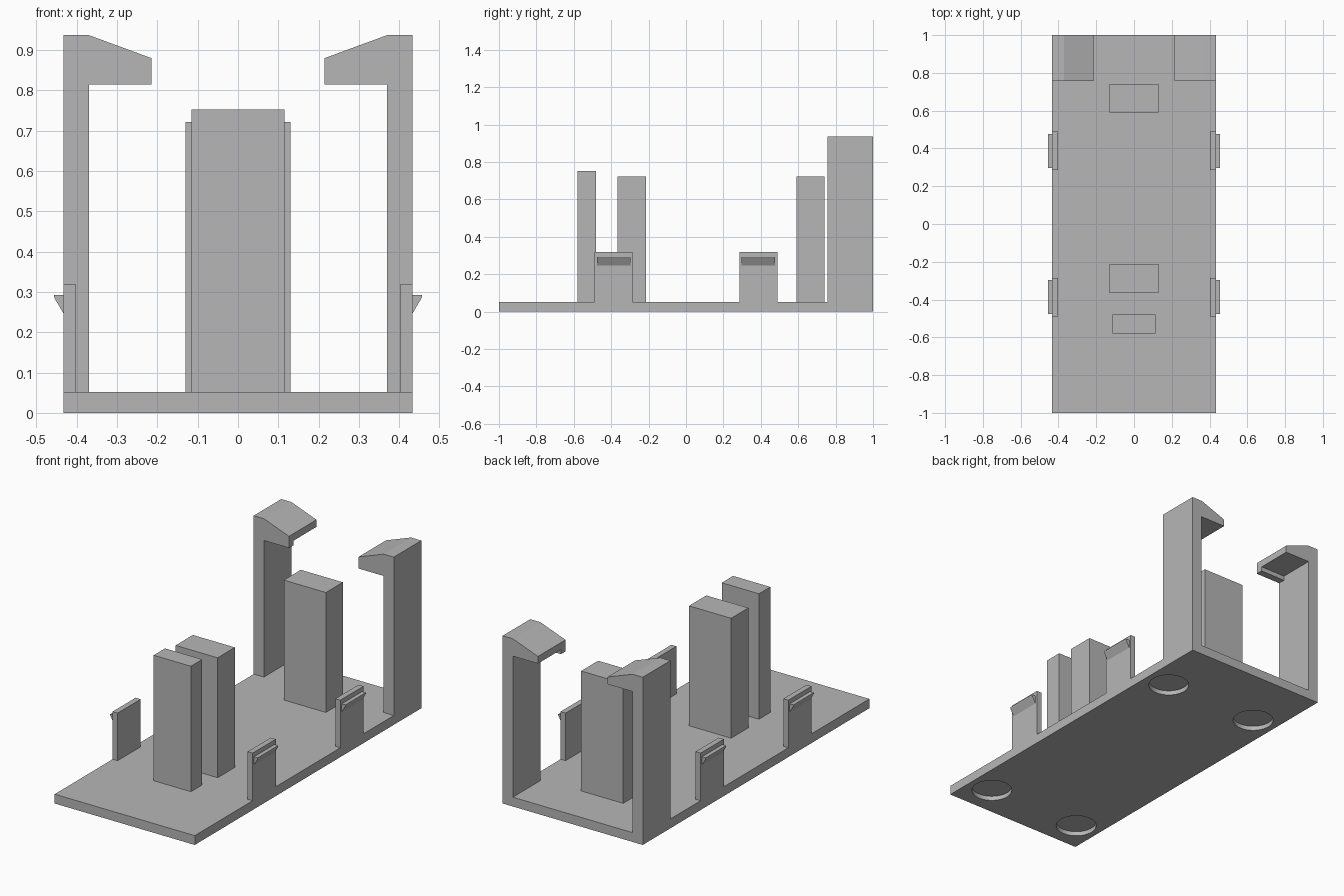
import bpy
import bmesh
from mathutils import Matrix, Vector

cube = bpy.data.objects.get("Cube")
if cube:
    bpy.data.objects.remove(cube, do_unlink=True)

grey = bpy.data.materials.new("plain grey")
grey.use_nodes = True
colour = (0.47, 0.47, 0.47, 1)
grey.diffuse_color = colour
grey.node_tree.nodes["Principled BSDF"].inputs["Base Color"].default_value = colour


def finish(name, bm):
    bmesh.ops.recalc_face_normals(bm, faces=bm.faces)
    mesh = bpy.data.meshes.new(name)
    bm.to_mesh(mesh)
    bm.free()
    mesh.materials.append(grey)
    obj = bpy.data.objects.new(name, mesh)
    bpy.context.collection.objects.link(obj)
    return obj


def extrude_xz(name, profile, y0, y1, side=1):
    """Extrude an outline in the x-z plane from y0 to y1."""
    bm = bmesh.new()
    face = bm.faces.new([bm.verts.new((side * x, y0, z)) for x, z in profile])
    result = bmesh.ops.extrude_face_region(bm, geom=[face])
    moved = [v for v in result["geom"] if isinstance(v, bmesh.types.BMVert)]
    bmesh.ops.translate(bm, verts=moved, vec=Vector((0, y1 - y0, 0)))
    return finish(name, bm)


def box(name, x0, x1, y0, y1, z0, z1, side=1):
    outline = [(x0, z0), (x1, z0), (x1, z1), (x0, z1)]
    return extrude_xz(name, outline, y0, y1, side)


HALF = 0.433     # half the plate width
DECK = 0.052     # plate thickness

# Base plate with four round recesses underneath
plate = box("base_plate", -HALF, HALF, -1, 1, 0, DECK)
bm = bmesh.new()
for x in (-0.292, 0.292):
    for y in (-0.825, 0.635):
        bmesh.ops.create_cone(bm, cap_ends=True, segments=48, radius1=0.106,
                              radius2=0.106, depth=0.05,
                              matrix=Matrix.Translation((x, y, 0)))
cutter = finish("recess_cutter", bm)
cutter.hide_render = True
cut = plate.modifiers.new("recesses", 'BOOLEAN')
cut.operation = 'DIFFERENCE'
cut.solver = 'EXACT'
cut.object = cutter
bpy.context.view_layer.objects.active = plate
plate.select_set(True)
bpy.ops.object.modifier_apply(modifier=cut.name)
bpy.data.objects.remove(cutter, do_unlink=True)
bpy.ops.object.shade_smooth_by_angle()

# Upright blocks along the centre line
box("front_block", -0.115, 0.115, -0.58, -0.48, DECK, 0.753)
box("middle_block", -0.13, 0.13, -0.365, -0.213, DECK, 0.722)
box("rear_block", -0.13, 0.13, 0.59, 0.74, DECK, 0.722)

for label, side in (("left", 1), ("right", -1)):
    # Tall hooked arm, with a lip along the front edge of the hook
    arm = [(HALF, DECK), (HALF, 0.937), (0.37, 0.937), (0.215, 0.88),
           (0.215, 0.84), (0.37, 0.84), (0.37, DECK)]
    extrude_xz(label + "_arm", arm, 0.757, 1, side)
    box(label + "_hook_lip", 0.215, 0.37, 0.757, 0.797, 0.815, 0.84, side)

    # Snap tabs with wedge-shaped catches on the outside
    for place, y in (("front", -0.387), ("rear", 0.387)):
        name = label + "_" + place
        box(name + "_tab", 0.402, HALF, y - 0.102, y + 0.102, DECK, 0.318, side)
        wedge = [(HALF, 0.293), (0.456, 0.293), (0.456, 0.286), (HALF, 0.247)]
        extrude_xz(name + "_catch", wedge, y - 0.09, y + 0.09, side)
